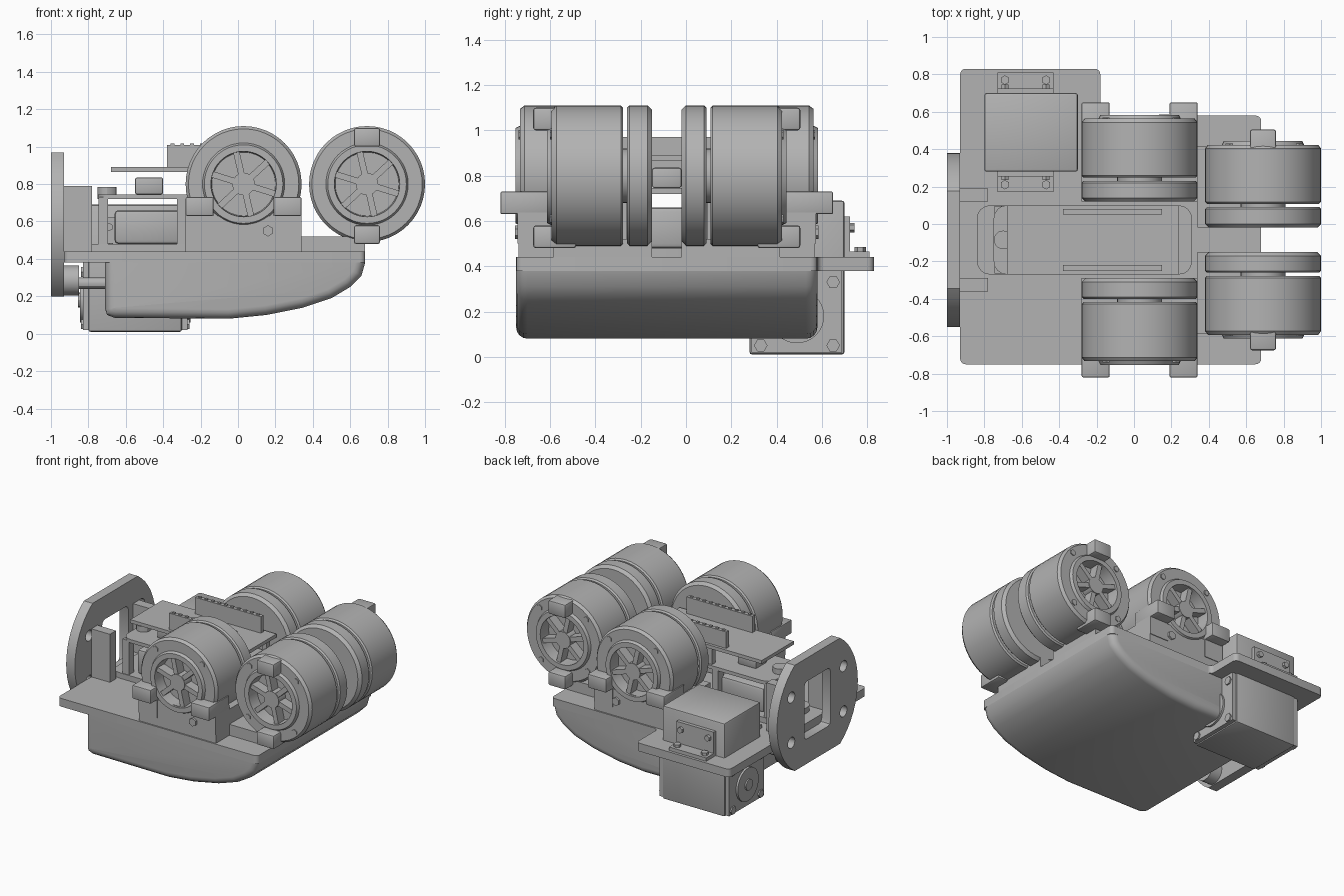
import bpy, bmesh, math
from mathutils import Matrix, Vector

if "Cube" in bpy.data.objects:
    bpy.data.objects.remove(bpy.data.objects["Cube"])

MID = -0.085  # plane the wheel pairs mirror about
grey = bpy.data.materials.new("plain grey")
grey.use_nodes = True
grey.diffuse_color = (0.45, 0.45, 0.45, 1)
grey.node_tree.nodes["Principled BSDF"].inputs["Base Color"].default_value = (0.45, 0.45, 0.45, 1)
parts = []


def finish(name, bm):
    bmesh.ops.recalc_face_normals(bm, faces=bm.faces)
    me = bpy.data.meshes.new(name)
    bm.to_mesh(me)
    bm.free()
    me.materials.append(grey)
    ob = bpy.data.objects.new(name, me)
    bpy.context.collection.objects.link(ob)
    parts.append(ob)
    return ob


def box(name, x, y, z, bevel=0):
    bm = bmesh.new()
    bmesh.ops.create_cube(bm, size=1)
    for v in bm.verts:
        v.co = [a[0] + (c + 0.5) * (a[1] - a[0]) for a, c in zip((x, y, z), v.co)]
    if bevel:
        bmesh.ops.bevel(bm, geom=bm.edges[:], offset=bevel, segments=2, profile=0.5, affect='EDGES')
    return finish(name, bm)


def rod(name, axis, center, radius, length, sides=32):
    bm = bmesh.new()
    turn = Vector((0, 0, 1)).rotation_difference(Vector(axis)).to_matrix().to_4x4()
    bmesh.ops.create_cone(bm, cap_ends=True, segments=sides, radius1=radius, radius2=radius,
                          depth=length, matrix=Matrix.Translation(center) @ turn)
    return finish(name, bm)


def extrude(name, pts, depth, bevel_test=None, bevel=0.05):
    # extrude a closed outline of 3D points along depth
    bm = bmesh.new()
    face = bm.faces.new([bm.verts.new(p) for p in pts])
    new = bmesh.ops.extrude_face_region(bm, geom=[face])["geom"]
    bmesh.ops.translate(bm, vec=depth, verts=[g for g in new if isinstance(g, bmesh.types.BMVert)])
    if bevel_test:
        edges = [e for e in bm.edges if bevel_test(e.verts[0].co, e.verts[1].co)]
        bmesh.ops.bevel(bm, geom=edges, offset=bevel, segments=4, profile=0.5, affect='EDGES')
    return finish(name, bm)


def lathe(name, profile, x, z, side):
    # spin (radius, offset from the mid plane) round the wheel axle
    bm = bmesh.new()
    vs = [bm.verts.new((x + r, MID + side * d, z)) for r, d in profile]
    es = [bm.edges.new(p) for p in zip(vs, vs[1:])]
    bmesh.ops.spin(bm, geom=vs + es, cent=(x, 0, z), axis=(0, 1, 0), angle=math.tau,
                   steps=48, use_duplicate=False)
    bmesh.ops.remove_doubles(bm, verts=bm.verts, dist=0.0005)
    return finish(name, bm)


def cut(ob, cutter):
    m = ob.modifiers.new("cut", 'BOOLEAN')
    m.object = cutter
    m.solver = 'EXACT'
    bpy.context.view_layer.objects.active = ob
    bpy.ops.object.modifier_apply(modifier="cut")
    parts.remove(cutter)
    bpy.data.objects.remove(cutter)


# Deck with a wing on one side
deck = [(-0.93, -0.75), (0.68, -0.75), (0.68, 0.58), (-0.18, 0.58), (-0.18, 0.83), (-0.93, 0.83)]
extrude("deck", [(x, y, 0.38) for x, y in deck], (0, 0, 0.06),
        lambda a, b: abs(a.z - b.z) > 0.01, 0.03)

# Hull below the deck, rising at one end
keel = [(-0.71, 0.38), (-0.71, 0.13), (-0.7, 0.1), (-0.66, 0.085), (-0.05, 0.08), (0.15, 0.1),
        (0.35, 0.14), (0.5, 0.19), (0.6, 0.25), (0.66, 0.31), (0.68, 0.38)]
extrude("hull", [(x, -0.75, z) for x, z in keel], (0, 1.33, 0),
        lambda a, b: abs(a.y - b.y) < 0.01 and not (a.z > 0.37 and b.z > 0.37), 0.05)


# Wheel drums
def wheel(label, x, z, side, start):
    R, d0, d1, d2 = 0.31, start, start + 0.11, start + 0.128
    d3 = d2 + 0.315
    lathe(label + "_inner_disc", [(0, d0), (0.29, d0), (R, d0 + 0.02), (R, d1 - 0.01),
                                  (0.3, d1), (0, d1)], x, z, side)
    lathe(label + "_drum", [(0, d2), (0.3, d2), (R, d2 + 0.01), (R, d3 - 0.02), (0.295, d3),
                            (0.22, d3), (0.21, d3 + 0.02), (0.175, d3 + 0.02),
                            (0.17, d3 - 0.07), (0, d3 - 0.07)], x, z, side)
    rod(label + "_axle", (0, 1, 0), (x, MID + side * (d1 + d2) / 2, z), 0.12, 0.06)
    rod(label + "_hub", (0, 1, 0), (x, MID + side * (d3 - 0.03), z), 0.06, 0.08, 24)
    for i in range(6):
        sp = box(label + "_spoke", (0.04, 0.18), (-0.035, 0.035), (-0.017, 0.017))
        sp.data.transform(Matrix.Translation((x, MID + side * (d3 - 0.03), z))
                          @ Matrix.Rotation(i * math.tau / 6 + 0.3, 4, 'Y'))
    for i in range(4):
        a = i * math.tau / 4 + 0.75
        rod(label + "_bolt", (0, 1, 0), (x + 0.265 * math.cos(a), MID + side * d3,
                                         z + 0.265 * math.sin(a)), 0.022, 0.014, 6)


def span(side, a, b):
    return sorted((MID + side * a, MID + side * b))


for side, tag in ((-1, "front"), (1, "back")):
    wheel(tag + "_middle_wheel", 0.03, 0.8, side, 0.205)
    wheel(tag + "_end_wheel", 0.69, 0.8, side, 0.065)
    # Cradles and clamp ears
    box(tag + "_middle_cradle", (-0.28, 0.34), span(side, 0.205, 0.655), (0.43, 0.63))
    box(tag + "_end_cradle", (0.34, 0.68), span(side, 0.065, 0.5), (0.43, 0.52))
    for x in ((-0.28, -0.13), (0.19, 0.34)):
        box(tag + "_middle_ear", x, span(side, 0.5, 0.735), (0.63, 0.73), 0.008)
        box(tag + "_ear_web", x, span(side, 0.5, 0.66), (0.5, 0.66))
    for z in ((1.0, 1.1), (0.48, 0.58)):
        box(tag + "_end_ear", (0.62, 0.76), span(side, 0.4, 0.59), z, 0.012)
    rod(tag + "_cradle_bolt", (0, 1, 0), (0.16, MID + side * 0.66, 0.55), 0.03, 0.02, 6)

# Round end plate with trimmed top and bottom, and openings
a0 = math.asin(0.385 / 0.465)
rim = [(0.465 * math.cos(a), 0.465 * math.sin(a)) for k in (0, 1) for a in
       [k * math.pi - a0 + 2 * a0 * i / 16 for i in range(17)]]
end_plate = extrude("end_plate", [(-1, MID + y, 0.585 + z) for y, z in rim], (0.07, 0, 0))
cut(end_plate, box("opening_cutter", (-1.1, -0.8), (MID - 0.15, MID + 0.15), (0.38, 0.8), 0.03))
for y in (-0.3, 0.3):
    for z in (0.42, 0.75):
        cut(end_plate, rod("hole_cutter", (1, 0, 0), (-0.96, MID + y, z), 0.04, 0.3, 16))
for y in (0.155, -0.325):
    box("end_plate_bracket", (-0.93, -0.78), (y - 0.035, y + 0.035), (0.44, 0.79))
for side in (-1, 1):
    rod("plate_knob", (1, 0, 0), (-0.89, MID + side * 0.2, 0.285), 0.08, 0.08, 16)
    rod("plate_pin", (1, 0, 0), (-0.79, MID + side * 0.2, 0.27), 0.03, 0.18, 12)

# Side motor through the deck wing
box("motor_body", (-0.8, -0.3), (0.28, 0.7), (0.01, 0.69), 0.012)
for x, out in ((-0.815, -1), (-0.285, 1)):
    box("motor_end_cap", (x - 0.015, x + 0.015), (0.29, 0.69), (0.02, 0.38))
    rod("motor_boss", (1, 0, 0), (x + out * 0.01, 0.49, 0.18), 0.12, 0.04)
    rod("motor_shaft", (1, 0, 0), (x + out * 0.015, 0.49, 0.18), 0.04, 0.05, 12)
    for y in (0.33, 0.65):
        for z in (0.05, 0.33):
            rod("motor_screw", (1, 0, 0), (x + out * 0.015, y, z), 0.03, 0.02, 6)
for y0, out in ((0.28, -1), (0.7, 1)):
    box("motor_bracket_wall", (-0.73, -0.43), sorted((y0, y0 + out * 0.025)), (0.44, 0.62))
    box("motor_bracket_foot", (-0.73, -0.43), sorted((y0, y0 + out * 0.11)), (0.44, 0.465))
    for x in (-0.69, -0.47):
        rod("bracket_foot_screw", (0, 0, 1), (x, y0 + out * 0.07, 0.47), 0.025, 0.03, 6)
        rod("bracket_wall_screw", (0, 1, 0), (x, y0 + out * 0.03, 0.57), 0.022, 0.03, 6)

# Electronics stack in the middle
y0, y1 = -0.27, 0.10


def board(name, x0, x1, z0, z1):
    pts = [(x0, y0), (x1, y0), (x1, y1), (x0, y1)]
    extrude(name, [(x, y, z0) for x, y in pts], (0, 0, z1 - z0),
            lambda a, b: abs(a.z - b.z) > 0.005, 0.07)


board("tray", -0.84, 0.31, 0.44, 0.48)
board("lower_board", -0.75, 0.31, 0.72, 0.745)
box("upper_board", (-0.68, 0.24), (y0, y1), (0.865, 0.89))
for y in (-0.235, 0.065):
    box("pin_header", (-0.38, 0.15), (y - 0.015, y + 0.015), (0.89, 1.01))
    for i in range(10):
        x = -0.35 + i * 0.052
        box("header_pin", (x - 0.01, x + 0.01), (y - 0.008, y + 0.008), (1.01, 1.018))
    for x in (-0.72, -0.3, 0.2):
        box("board_post", (x - 0.025, x + 0.025), (y - 0.03, y + 0.03), (0.44, 0.73))
    for x in (-0.25, 0.18):
        box("upper_post", (x - 0.02, x + 0.02), (y - 0.02, y + 0.02), (0.73, 0.88))
box("battery", (-0.66, -0.3), (-0.22, 0.05), (0.48, 0.66), 0.02)
box("plug_socket", (-0.55, -0.4), (-0.15, -0.02), (0.745, 0.835), 0.01)
rod("board_knob", (0, 0, 1), (-0.7, MID, 0.76), 0.05, 0.05, 12)

# Smooth the round parts, keep hard edges
bpy.ops.object.select_all(action='DESELECT')
for ob in parts:
    ob.select_set(True)
bpy.context.view_layer.objects.active = parts[0]
bpy.ops.object.shade_smooth_by_angle(angle=math.radians(30))
